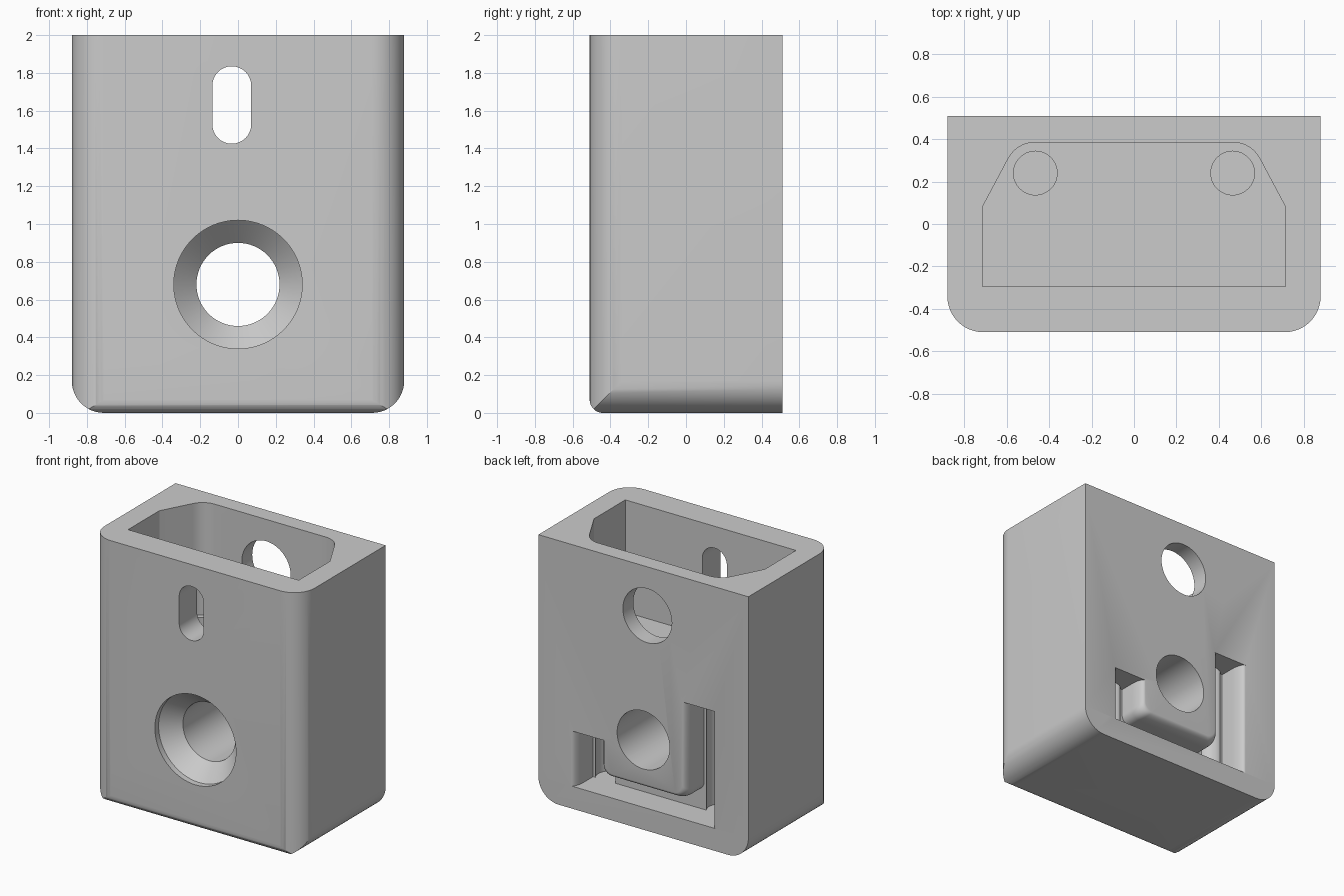
import bpy, bmesh, math

cube = bpy.data.objects.get("Cube")
if cube:
    bpy.data.objects.remove(cube, do_unlink=True)

grey = bpy.data.materials.new("light_grey")
grey.use_nodes = True
COLOUR = (0.6, 0.6, 0.6, 1)
grey.diffuse_color = COLOUR
grey.node_tree.nodes["Principled BSDF"].inputs["Base Color"].default_value = COLOUR


def loft(name, rings):
    """Closed solid through rings of equal point count."""
    bm = bmesh.new()
    vs = [[bm.verts.new(p) for p in ring] for ring in rings]
    n = len(rings[0])
    for a, b in zip(vs, vs[1:]):
        for i in range(n):
            j = (i + 1) % n
            bm.faces.new((a[i], a[j], b[j], b[i]))
    bm.faces.new(vs[0][::-1])
    bm.faces.new(vs[-1])
    bmesh.ops.recalc_face_normals(bm, faces=bm.faces[:])
    me = bpy.data.meshes.new(name)
    bm.to_mesh(me)
    bm.free()
    me.materials.append(grey)
    ob = bpy.data.objects.new(name, me)
    bpy.context.collection.objects.link(ob)
    return ob


def along_x(pts, x):
    return [(x, a, b) for a, b in pts]


def along_y(pts, y):
    return [(a, y, b) for a, b in pts]


def along_z(pts, z):
    return [(a, b, z) for a, b in pts]


def arc(cx, cy, r, a0, a1, n=12):
    return [(cx + r * math.cos(math.radians(a0 + (a1 - a0) * i / n)),
             cy + r * math.sin(math.radians(a0 + (a1 - a0) * i / n))) for i in range(n + 1)]


def circle(cx, cy, r, n=64):
    return arc(cx, cy, r, 0, 360, n)[:-1]


def combine(target, tool, operation):
    tool.hide_render = True
    mod = target.modifiers.new(tool.name, 'BOOLEAN')
    mod.operation = operation
    mod.solver = 'EXACT'
    mod.object = tool
    bpy.context.view_layer.objects.active = target
    bpy.ops.object.modifier_apply(modifier=mod.name)
    bpy.data.objects.remove(tool, do_unlink=True)


W, D, H, R, E = 0.88, 0.51, 2.0, 0.17, 0.07

# Body: three rounded outlines intersected
front_outline = arc(-W + R, R, R, 180, 270) + arc(W - R, R, R, 270, 360) + [(W, H), (-W, H)]
plan_outline = arc(-W + R, -D + R, R, 180, 270) + arc(W - R, -D + R, R, 270, 360) + [(W, D), (-W, D)]
side_outline = arc(-D + E, E, E, 180, 270) + [(D, 0), (D, H), (-D, H)]
body = loft("housing", [along_y(front_outline, -D), along_y(front_outline, D)])
combine(body, loft("plan_shape", [along_z(plan_outline, -0.1), along_z(plan_outline, H + 0.1)]), 'INTERSECT')
combine(body, loft("side_shape", [along_x(side_outline, -1), along_x(side_outline, 1)]), 'INTERSECT')

# Open top cavity with chamfered, rounded rear corners
FLOOR, HX, HY, HR = 1.15, 0.465, 0.24, 0.103
half = [(0.715, -0.295), (0.715, 0.079)] + arc(HX, HY, 0.145, 28, 90)
cavity = half + [(-x, y) for x, y in reversed(half)]
combine(body, loft("cavity", [along_z(cavity, FLOOR), along_z(cavity, H + 0.1)]), 'DIFFERENCE')

# Slot in the front wall and round hole in the back wall
SX, SZ = -0.033, 1.63
slot = arc(SX, SZ + 0.102, HR, 0, 180, 24) + arc(SX, SZ - 0.102, HR, 180, 360, 24)
combine(body, loft("front_slot", [along_y(slot, -0.7), along_y(slot, 0)]), 'DIFFERENCE')
back = circle(SX, SZ, 0.205)
combine(body, loft("back_hole", [along_y(back, 0), along_y(back, 0.7)]), 'DIFFERENCE')

# Rear channel wrapping a rounded boss, its edges flared toward the back face
Z0 = 0.17


def channel(o):
    xi, xo, zb, r = 0.362 - o, 0.568 + o, 0.31 + o, 0.07
    return ([(-xo, Z0), (xo, Z0), (xo, 0.588), (xi, 0.588)]
            + arc(xi - r, zb + r, r, 0, -90, 8)
            + arc(-xi + r, zb + r, r, 270, 180, 8)
            + [(-xi, 1.055), (-xo, 1.055)])


rings = [along_y(channel(0.04), 0.6)]
for i in range(9):
    t = math.radians(90 * i / 8)
    rings.append(along_y(channel(0.04 * (1 - math.sin(t))), D - 0.1 * (1 - math.cos(t))))
rings.append(along_y(channel(0), 0.3))
combine(body, loft("rear_channel", rings), 'DIFFERENCE')

# Vertical round passages from the cavity floor into the channel
for side in (-1, 1):
    c = circle(side * HX, HY, HR, 48)
    combine(body, loft("passage", [along_z(c, Z0), along_z(c, FLOOR + 0.05)]), 'DIFFERENCE')

# Countersunk screw hole through the body
steps = [(-0.7, 0.34), (-0.465, 0.34), (-0.345, 0.22), (0.7, 0.22)]
combine(body, loft("screw_hole", [along_y(circle(0, 0.68, r), y) for y, r in steps]), 'DIFFERENCE')

# Smooth curved surfaces, crisp edges
bpy.ops.object.select_all(action='DESELECT')
body.select_set(True)
bpy.context.view_layer.objects.active = body
bpy.ops.object.shade_smooth_by_angle(angle=math.radians(25))
